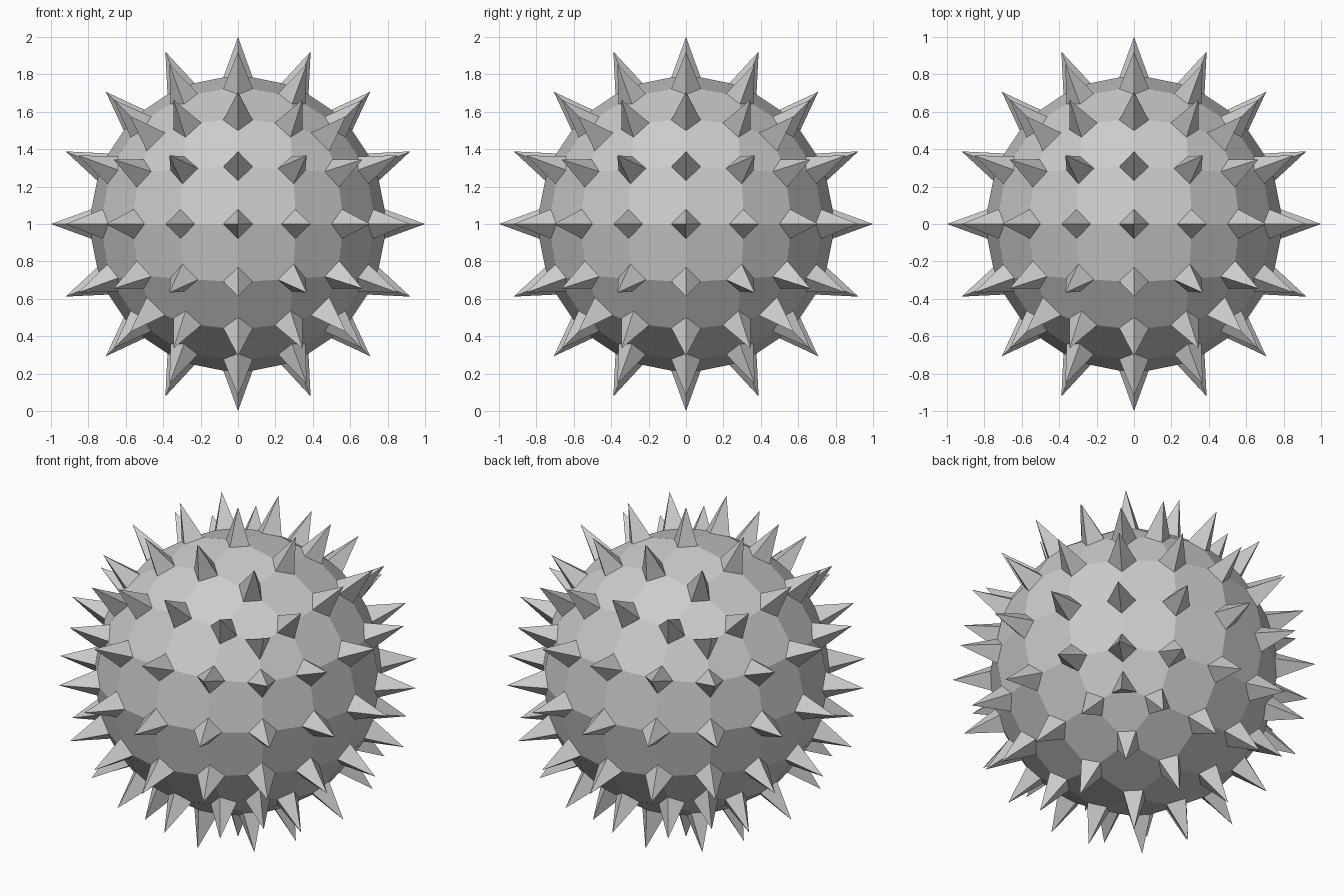
import bpy, bmesh
from mathutils import Vector

if "Cube" in bpy.data.objects:
    bpy.data.objects.remove(bpy.data.objects["Cube"])

BODY_R = 0.80    # radius of the round body
TIP_R = 1.0      # radius reached by the spike tips
BASE = 0.08      # spike base size, measured along the body edges

# Quad ball: cube smoothed and rounded twice, used only as a guide
bpy.ops.mesh.primitive_cube_add(size=2)
ball = bpy.context.object
for _ in range(2):
    sub = ball.modifiers.new("smooth", 'SUBSURF')
    sub.levels = 1
    sub.use_limit_surface = False
    bpy.ops.object.modifier_apply(modifier=sub.name)
    for v in ball.data.vertices:
        v.co = v.co.normalized()

# Spiked ball: cut every corner of the guide and raise a spike over each cut
bm = bmesh.new()
centre = Vector((0, 0, 1))
dirs = [v.co.copy() for v in ball.data.vertices]


def along(a, b):
    pa, pb = dirs[a] * BODY_R, dirs[b] * BODY_R
    return pa + (pb - pa).normalized() * BASE


def add_face(points):
    bm.faces.new([bm.verts.new(p + centre) for p in points])


for poly in ball.data.polygons:
    ids = list(poly.vertices)
    outline = []
    for i, v in enumerate(ids):
        before = along(v, ids[i - 1])
        after = along(v, ids[(i + 1) % len(ids)])
        outline += [before, after]
        add_face([after, before, dirs[v] * TIP_R])   # one side of a spike
    add_face(outline)                                # flat body facet

bmesh.ops.remove_doubles(bm, verts=bm.verts, dist=1e-4)
bmesh.ops.recalc_face_normals(bm, faces=bm.faces)
mesh = bpy.data.meshes.new("spiked_ball")
bm.to_mesh(mesh)
bm.free()
bpy.context.collection.objects.link(bpy.data.objects.new("spiked_ball", mesh))
bpy.data.objects.remove(ball)
